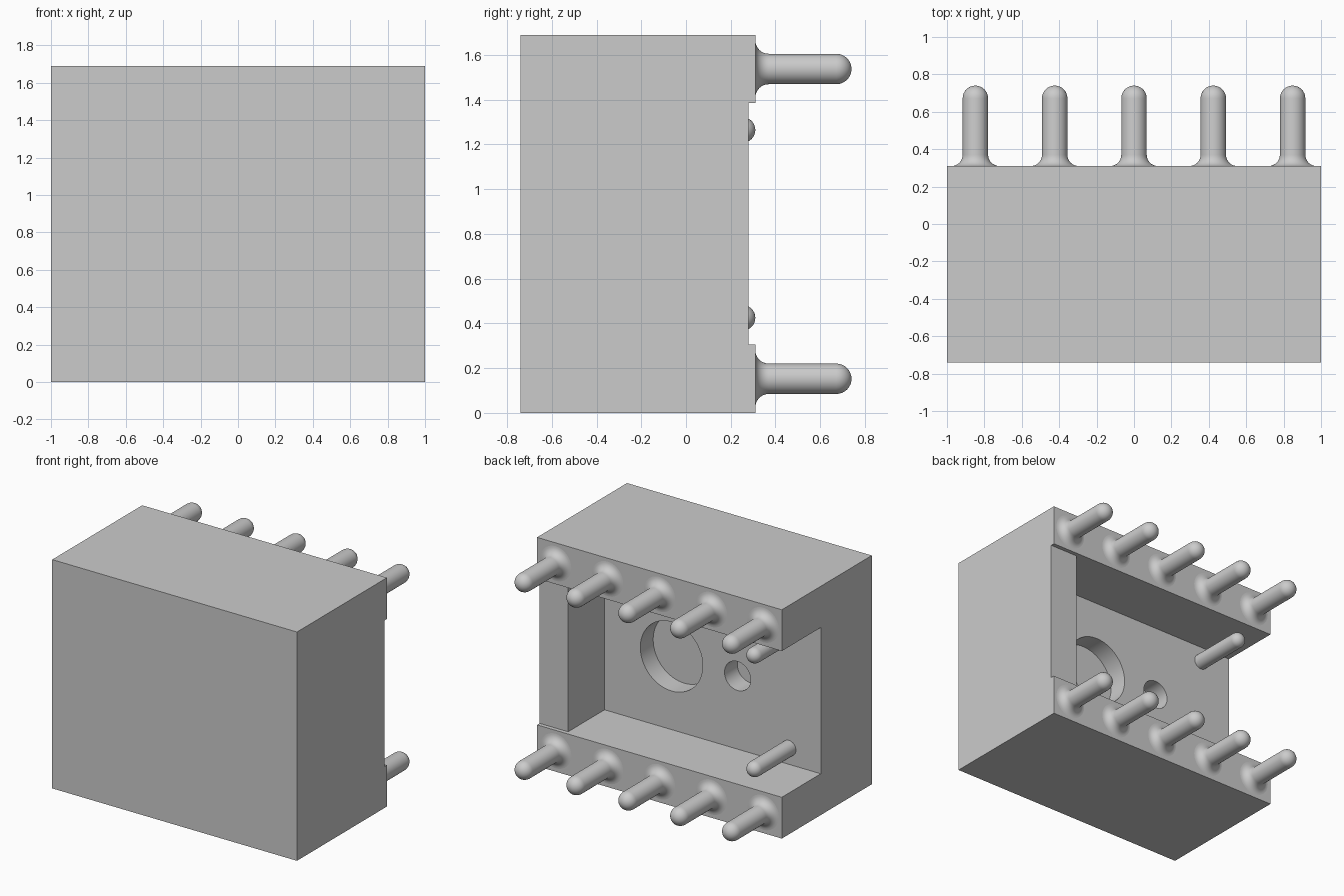
import bpy
import bmesh
from math import sin, cos, pi, radians
from mathutils import Vector

cube = bpy.data.objects.get("Cube")
if cube:
    bpy.data.objects.remove(cube, do_unlink=True)

# Single grey material
GREY = (0.6, 0.6, 0.6, 1.0)
grey = bpy.data.materials.new("light grey")
grey.use_nodes = True
grey.diffuse_color = GREY
for node in grey.node_tree.nodes:
    if node.type == 'BSDF_PRINCIPLED':
        node.inputs["Base Color"].default_value = GREY

# Main dimensions
HEIGHT, FRONT, BACK = 1.69, -0.74, 0.31
RAIL = 0.305          # height of the top and bottom rails
FLOOR = -0.145        # recess floor
MID = HEIGHT / 2


def finish(name, bm):
    """Turn a bmesh into a named object with smooth curves and crisp edges."""
    bmesh.ops.remove_doubles(bm, verts=bm.verts, dist=1e-5)
    bmesh.ops.recalc_face_normals(bm, faces=bm.faces)
    mesh = bpy.data.meshes.new(name)
    bm.to_mesh(mesh)
    bm.free()
    mesh.materials.append(grey)
    mesh.shade_smooth()
    mesh.set_sharp_from_angle(angle=radians(35))
    obj = bpy.data.objects.new(name, mesh)
    bpy.context.scene.collection.objects.link(obj)
    return obj


def prism(name, outline, z0, z1):
    """Extrude an xy outline from z0 to z1."""
    bm = bmesh.new()
    face = bm.faces.new([bm.verts.new((x, y, z0)) for x, y in outline])
    up = bmesh.ops.extrude_face_region(bm, geom=[face])["geom"]
    bmesh.ops.translate(bm, vec=(0, 0, z1 - z0),
                        verts=[v for v in up if isinstance(v, bmesh.types.BMVert)])
    return finish(name, bm)


def lathe(name, profile, x, z, steps=40):
    """Revolve (radius, y) points around an axis parallel to y."""
    bm = bmesh.new()
    verts = [bm.verts.new((r, y, 0)) for r, y in profile]
    edges = [bm.edges.new(pair) for pair in zip(verts, verts[1:])]
    bmesh.ops.spin(bm, geom=verts + edges, cent=(0, 0, 0), axis=(0, 1, 0),
                   angle=2 * pi, steps=steps, use_duplicate=False)
    bmesh.ops.translate(bm, vec=Vector((x, 0, z)), verts=bm.verts)
    return finish(name, bm)


def dome(radius, tip, n=8):
    """Quarter circle of profile points ending at the tip."""
    return [(radius * cos(a), tip - radius + radius * sin(a))
            for a in (pi / 2 * i / n for i in range(n + 1))]


def cut(target, cutter):
    cutter.hide_render = True
    mod = target.modifiers.new("cut", 'BOOLEAN')
    mod.operation, mod.solver, mod.object = 'DIFFERENCE', 'EXACT', cutter
    bpy.context.view_layer.objects.active = target
    bpy.ops.object.modifier_apply(modifier=mod.name)
    bpy.data.objects.remove(cutter, do_unlink=True)


# Housing block
housing = prism("housing", [(-1, FRONT), (1, FRONT), (1, BACK), (-1, BACK)], 0, HEIGHT)

# Rear recess: open at one end, with a slightly lowered end wall at the other
WALL = 0.767
recess = [(-1.1, FLOOR), (WALL, FLOOR), (WALL, 0.28), (1.1, 0.28), (1.1, 1), (-1.1, 1)]
cut(housing, prism("recess_cutter", recess, RAIL, HEIGHT - RAIL))

# Two blind round holes in the recess floor
for x, radius in ((0.22, 0.255), (-0.32, 0.107)):
    bore = [(0, FLOOR - 0.15), (radius, FLOOR - 0.15), (radius, 0), (0, 0)]
    cut(housing, lathe("hole_cutter", bore, x, MID, 64))
housing.data.set_sharp_from_angle(angle=radians(35))

# Rows of rounded pins with flared bases
PIN, FLARE = 0.068, 0.06
pin_profile = [(0, BACK - 0.01), (PIN + FLARE, BACK - 0.01)]
for i in range(9):
    a = pi / 2 * i / 8
    pin_profile.append((PIN + FLARE * (1 - sin(a)), BACK + FLARE * (1 - cos(a))))
pin_profile += dome(PIN, -FRONT)
for row, z in (("bottom", RAIL / 2), ("top", HEIGHT - RAIL / 2)):
    for i in range(5):
        lathe(f"{row}_pin_{i + 1}", pin_profile, (i - 2) * 0.424, z)

# Two round-ended pegs standing in the open end of the recess
PEG = 0.057
peg_profile = [(0, FLOOR - 0.01), (PEG, FLOOR - 0.01)] + dome(PEG, BACK)
for side, offset in (("lower", -0.42), ("upper", 0.42)):
    lathe(f"{side}_peg", peg_profile, -0.74, MID + offset)
